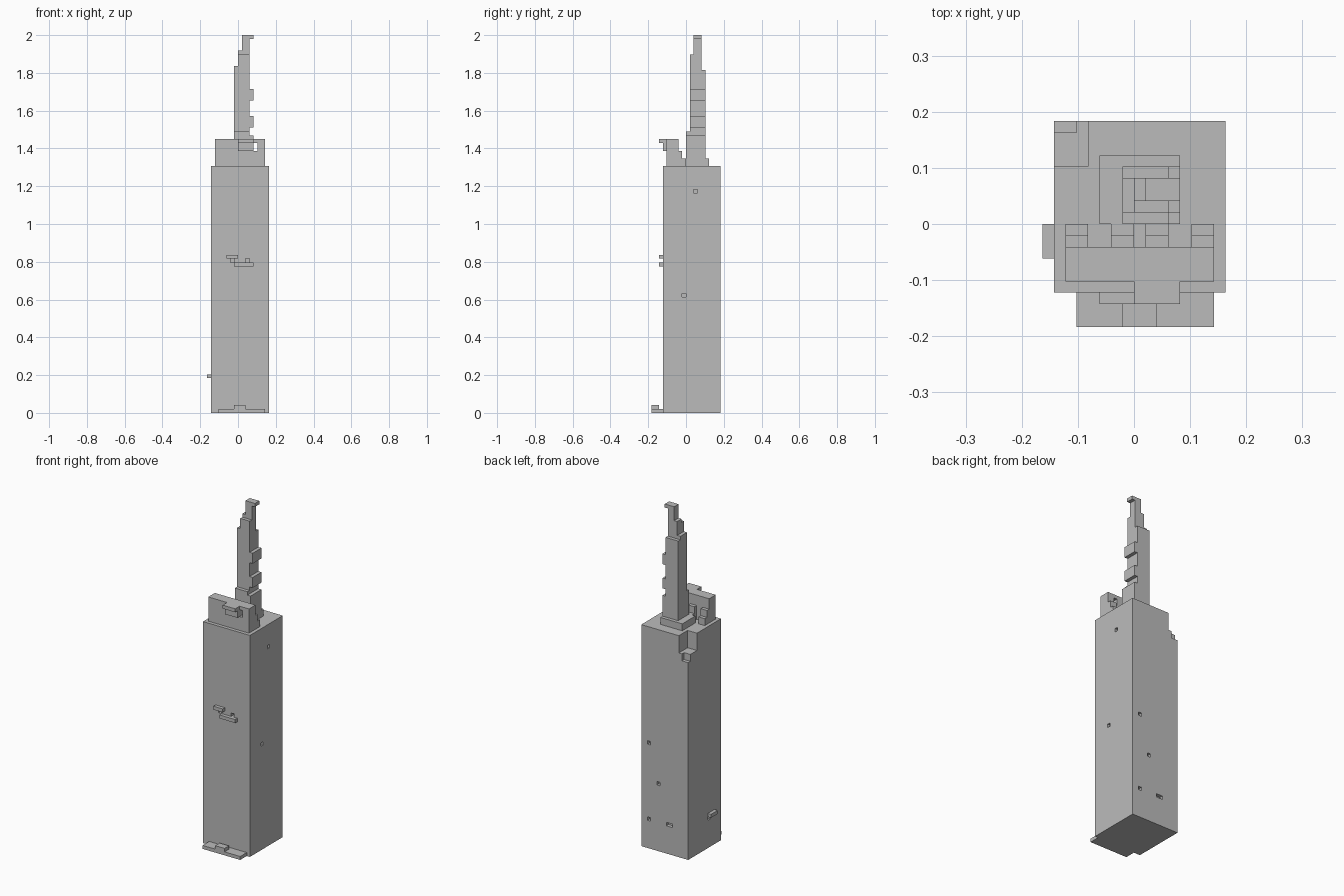
import bpy, bmesh
from mathutils import Vector

if "Cube" in bpy.data.objects:
    bpy.data.objects.remove(bpy.data.objects["Cube"])

V = 2 / 98  # one block edge; all sizes below are in blocks

grey = bpy.data.materials.new("stone_grey")
grey.diffuse_color = (0.5, 0.5, 0.5, 1)
grey.use_nodes = True
grey.node_tree.nodes["Principled BSDF"].inputs["Base Color"].default_value = grey.diffuse_color


def blocks(name, boxes):
    """One object made of boxes given as (x0, x1, y0, y1, z0, z1)."""
    bm = bmesh.new()
    for x0, x1, y0, y1, z0, z1 in boxes:
        lo, hi = Vector((x0, y0, z0)), Vector((x1, y1, z1))
        verts = bmesh.ops.create_cube(bm, size=1)["verts"]
        for v in verts:
            v.co = ((lo + hi) / 2 + v.co * (hi - lo)) * V
    mesh = bpy.data.meshes.new(name)
    bm.to_mesh(mesh)
    bm.free()
    mesh.materials.append(grey)
    ob = bpy.data.objects.new(name, mesh)
    bpy.context.collection.objects.link(ob)
    return ob


def cut(ob, boxes):
    """Cut boxes out of an object."""
    cutter = blocks(ob.name + "_cutter", boxes)
    mod = ob.modifiers.new("cut", 'BOOLEAN')
    mod.operation, mod.solver, mod.use_self = 'DIFFERENCE', 'EXACT', True
    mod.object = cutter
    bpy.context.view_layer.objects.active = ob
    bpy.ops.object.modifier_apply(modifier=mod.name)
    bpy.data.objects.remove(cutter)


# Tower body with a broken back corner and small pits in its walls
tower = blocks("tower_body", [(-7, 8, -6, 9, 0, 64)])
pits = [(-8, -4, 5, 10, 59, 65), (-8, -5, 8, 10, 57, 60)]
pits += [(7, 9, y, y + 1, z, z + 1) for y, z in ((2, 57), (-1, 30))]
pits += [(x, x + w, 8, 10, z, z + 1)
         for x, w, z in ((5, 1, 30), (2, 1, 19), (5, 1, 8), (-2, 2, 8))]
pits += [(x, x + 1, -7, -5, 39, 40) for x in (-2, 2)]
pits += [(-8, -6, -1, 0, 8, 9)]
cut(tower, pits)

# Ledges on the front and left walls
blocks("front_upper_ledge", [(-3, 0, -7, -6, 40, 41)])
blocks("front_lower_ledge", [(-1, 4, -7, -6, 38, 39)])
blocks("left_ledge", [(-8, -7, -3, 0, 9, 10)])

# Entrance step
blocks("entrance_step", [(-5, 7, -9, -6, 0, 1)])
blocks("entrance_raised_step", [(-1, 2, -9, -7, 1, 2)])

# Parapet with a slot through it, stepped buttresses behind, bracket in front
parapet = blocks("parapet", [(-6, 7, -5, -2, 64, 71)])
cut(parapet, [(4, 5, -6, -1, 68, 70)])
for x in (-6, -2, 1, 5):
    blocks("parapet_buttress", [(x, x + 2, -2, -1, 64, 68),
                                (x, x + 2, -1, 0, 64, 66)])
blocks("parapet_bracket", [(0, 4, -7, -5, 70, 71), (0, 4, -6, -5, 68, 70)])

# Spire: plinth, foot, shaft, stepped crown and side bumps
blocks("spire_plinth", [(-3, 4, 0, 6, 64, 66)])
blocks("spire_foot", [(-1, 3, 0, 1, 66, 73), (3, 4, 0, 5, 66, 72)])
blocks("spire_shaft", [(-1, 3, 1, 5, 66, 89)])
blocks("spire_crown", [(-1, 0, 1, 4, 89, 90), (0, 3, 1, 4, 89, 90),
                       (0, 3, 1, 4, 90, 93), (0, 3, 2, 4, 93, 94),
                       (1, 3, 2, 4, 94, 98)])
for z in (74, 81):
    blocks("spire_bump", [(3, 4, 1, 5, z, z + 3)])
blocks("spire_tip", [(3, 4, 2, 4, 97, 98)])
